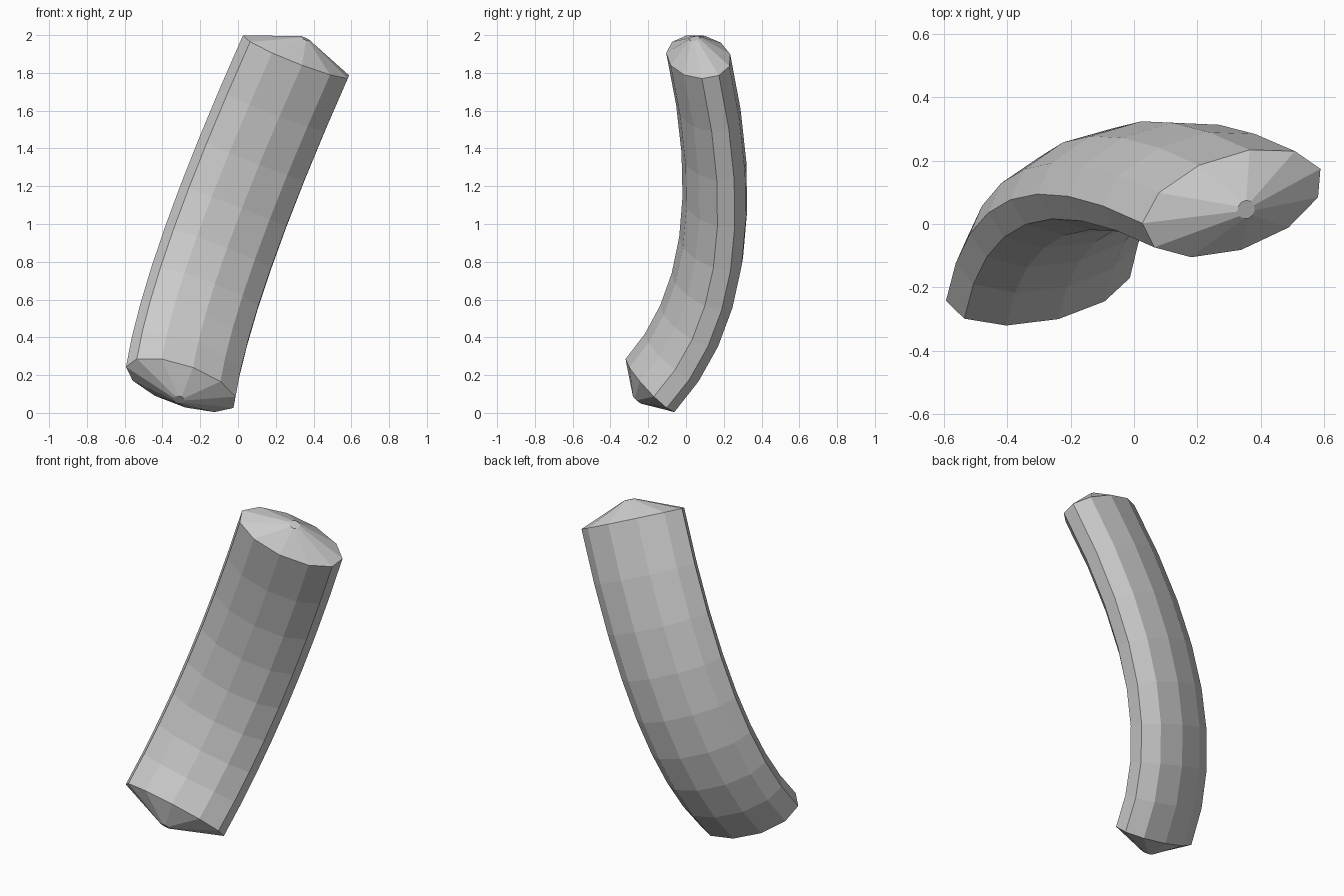
import bpy, bmesh
from math import sin, cos, tau
from mathutils import Vector

if "Cube" in bpy.data.objects:
    bpy.data.objects.remove(bpy.data.objects["Cube"])

SIDES, SEGMENTS = 11, 8
# Centre line: quadratic curve from the low end to the high end
P0, P1, P2 = Vector((-.30, -.188, .148)), Vector((-.21, .33, .715)), Vector((.311, .067, 1.886))
# Wide half-axis of the oval section at both ends
WIDE0, WIDE1 = Vector((-.289, -.05, .098)), Vector((-.2835, -.0657, .1163))
THICK, SKEW = .159, -.11
TIP_HEIGHT, TIP_RADIUS = .107, .03

bm = bmesh.new()


def frame(t):
    """Centre, tangent, wide axis and thin axis at t along the curve."""
    centre = P0 * (1 - t) ** 2 + P1 * 2 * t * (1 - t) + P2 * t * t
    tangent = ((P1 - P0) * (1 - t) + (P2 - P1) * t).normalized()
    wide = WIDE0.lerp(WIDE1, t)
    wide = (wide - tangent * wide.dot(tangent)).normalized() * .313
    thin = wide.cross(tangent).normalized() * THICK + wide * SKEW
    return centre, tangent, wide, thin


def ring(centre, a, b):
    return [bm.verts.new(centre + a * cos(tau * i / SIDES) + b * sin(tau * i / SIDES))
            for i in range(SIDES)]


def tip(t, direction):
    """Small round end of a shallow cone cap."""
    c, n, a, b = frame(t)
    a = a.normalized() * TIP_RADIUS
    b = a.cross(n).normalized() * TIP_RADIUS
    return ring(c + n * direction * TIP_HEIGHT, a, b)


# Cone cap, bent oval body, cone cap
rings = [tip(0, -1)]
for k in range(SEGMENTS + 1):
    c, n, a, b = frame(k / SEGMENTS)
    rings.append(ring(c, a, b))
rings.append(tip(1, 1))

for lower, upper in zip(rings, rings[1:]):
    for i in range(SIDES):
        j = (i + 1) % SIDES
        bm.faces.new((lower[i], lower[j], upper[j], upper[i]))
bm.faces.new(rings[0])
bm.faces.new(rings[-1])
bmesh.ops.recalc_face_normals(bm, faces=bm.faces)

mesh = bpy.data.meshes.new("bent_oval_bar")
bm.to_mesh(mesh)
bm.free()
bar = bpy.data.objects.new("bent_oval_bar", mesh)
bpy.context.collection.objects.link(bar)
